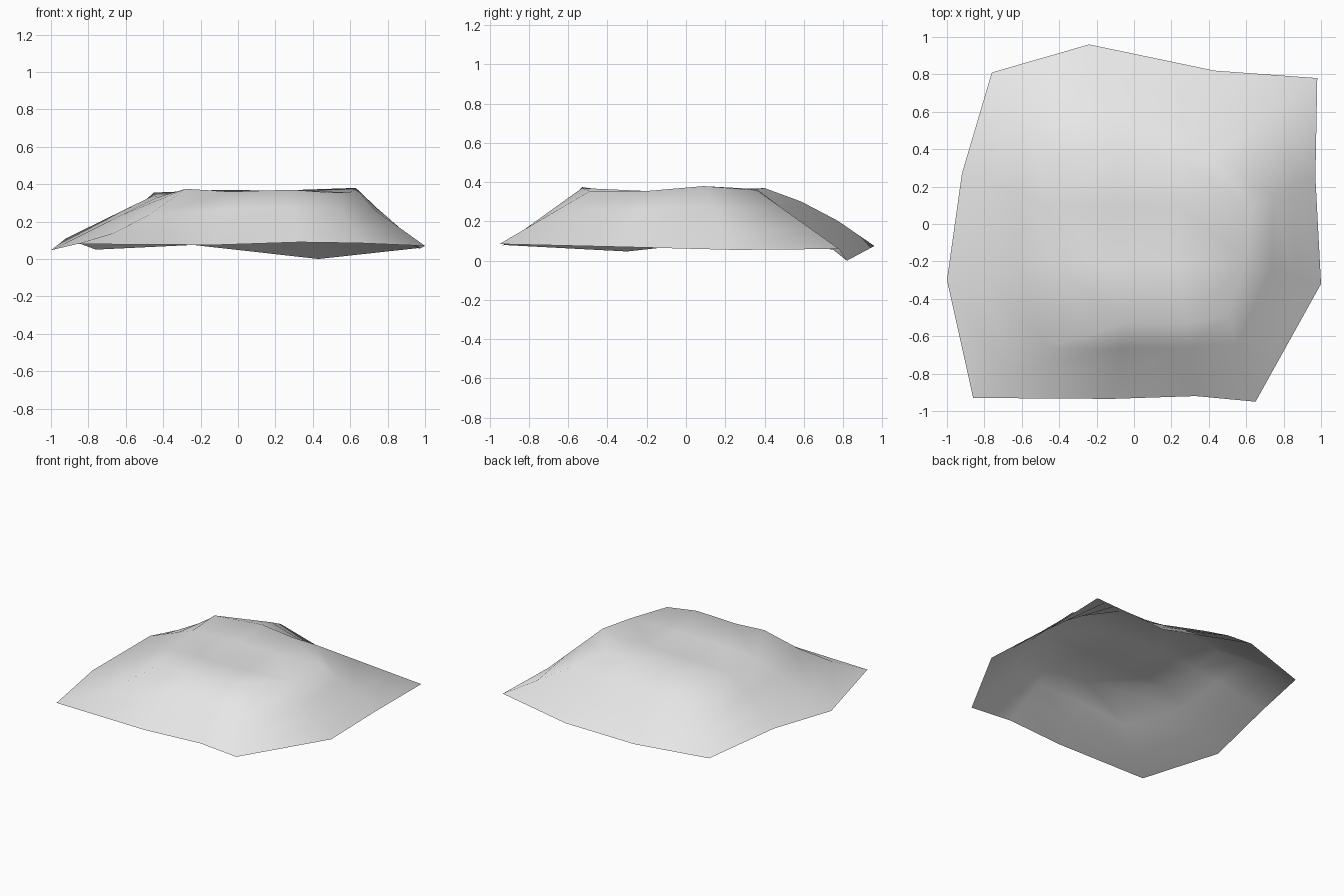
import bpy
import bmesh
from math import radians
from mathutils import Vector

cube = bpy.data.objects.get("Cube")
if cube:
    bpy.data.objects.remove(cube, do_unlink=True)


def make_material(name, colour):
    """Plain single-colour material for both viewport and render."""
    material = bpy.data.materials.new(name)
    material.use_nodes = True
    material.diffuse_color = colour
    shader = next(n for n in material.node_tree.nodes if n.type == "BSDF_PRINCIPLED")
    shader.inputs["Base Color"].default_value = colour
    return material


# Ragged lower rim, counter-clockwise from the front corner at -x
rim = [
    (-.86, -.93, .08), (-.12, -.935, .075), (.33, -.92, .09), (.65, -.95, .085),
    (1, -.32, .07), (.97, .25, .055), (.98, .78, .06),
    (.43, .82, 0), (-.24, .96, .075), (-.76, .81, .05),
    (-.92, .27, .11), (-1, -.3, .047),
]

# Edge of the flat summit, point for point with the rim
summit = [
    (-.28, -.53, .375), (-.04, -.53, .36), (.28, -.53, .37), (.5, -.49, .355),
    (.6, -.2, .355), (.63, .09, .38), (.4, .36, .36),
    (.2, .36, .365), (-.08, .4, .37), (-.45, .36, .355),
    (-.45, .1, .34), (-.43, -.2, .33),
]

# Shallow dip inside the summit
dip = [(-.12, -.22, .34), (.23, -.22, .345), (.23, .1, .355), (-.12, .1, .355)]

# Slope swelling: hollow at one front corner, rounded at the back
swelling = {0: -.04, 8: .03, 9: .01}


def slope_ring(t):
    """Ring of points part of the way from the rim up to the summit."""
    ring = []
    for i, (low, high) in enumerate(zip(rim, summit)):
        point = Vector(low).lerp(Vector(high), t)
        if 0 < t < 1:
            point.z += swelling.get(i, 0)
        ring.append(point)
    return ring


bm = bmesh.new()
steps = 3
rings = [[bm.verts.new(p) for p in slope_ring(s / steps)] for s in range(steps + 1)]

# Sloping sides
count = len(rim)
for lower, upper in zip(rings, rings[1:]):
    for i in range(count):
        j = (i + 1) % count
        bm.faces.new((lower[i], lower[j], upper[j], upper[i]))

# Top sheet: each side of the summit edge joins the dip in the middle
edge = rings[-1]
middle = [bm.verts.new(p) for p in dip]
side = count // len(middle)
for k, inner in enumerate(middle):
    corner = k * side
    following = middle[(k + 1) % len(middle)]
    bm.faces.new((edge[corner - 1], edge[corner], edge[corner + 1], inner))
    bm.faces.new((edge[corner + 1], edge[corner + 2], following, inner))
bm.faces.new(middle)
bm.normal_update()

mesh = bpy.data.meshes.new("mound_sheet")
bm.to_mesh(mesh)
bm.free()
mesh.materials.append(make_material("light_grey", (.8, .8, .8, 1)))

mound = bpy.data.objects.new("mound_sheet", mesh)
bpy.context.collection.objects.link(mound)

# Soft shading over the whole sheet
bpy.ops.object.select_all(action="DESELECT")
mound.select_set(True)
bpy.context.view_layer.objects.active = mound
bpy.ops.object.shade_smooth_by_angle(angle=radians(80))
